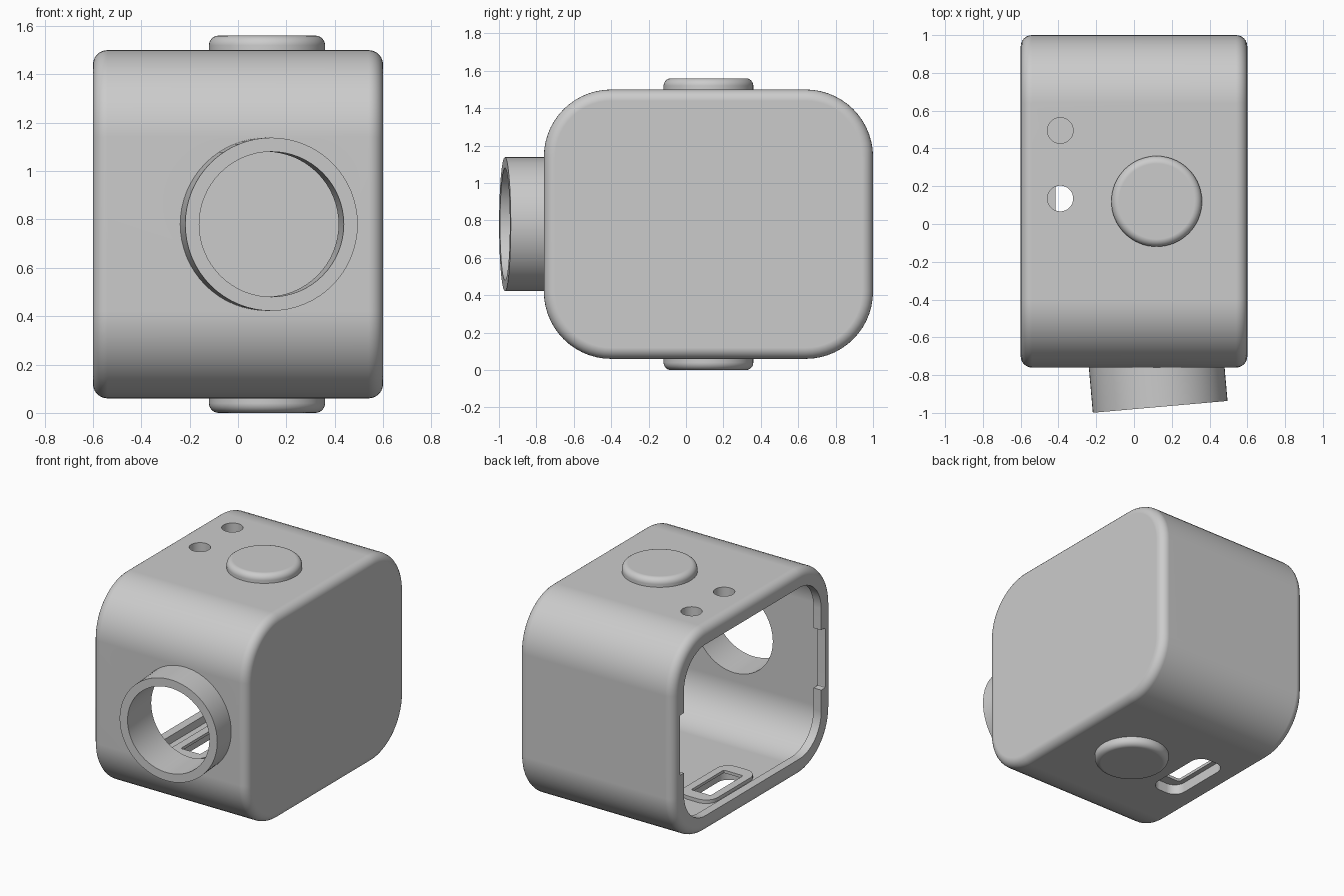
import bpy, bmesh, math
from mathutils import Matrix, Vector

cube = bpy.data.objects.get("Cube")
if cube:
    bpy.data.objects.remove(cube, do_unlink=True)

GREY = 0.6
mat = bpy.data.materials.new("plain_grey")
mat.use_nodes = True
mat.diffuse_color = (GREY, GREY, GREY, 1)
mat.node_tree.nodes["Principled BSDF"].inputs["Base Color"].default_value = (GREY, GREY, GREY, 1)

LENGTH, HEIGHT, CORNER = 1.76, 1.44, 0.36
MID_Z = 0.78
BODY_Y = 0.12       # middle of the case, front to back
WALL = 0.065
RIM = 0.12          # wider lip around the open side


def prism(name, width, height, radius, depth, matrix, steps=12, fillets=(0, 0)):
    """Rounded rectangle in local xy, extruded along local z, with filleted end rims."""
    bm = bmesh.new()
    ring = []
    for i, (sx, sy) in enumerate([(1, 1), (-1, 1), (-1, -1), (1, -1)]):
        for k in range(steps + 1):
            a = math.pi / 2 * (i + k / steps)
            ring.append(bm.verts.new((sx * (width / 2 - radius) + radius * math.cos(a),
                                      sy * (height / 2 - radius) + radius * math.sin(a), 0)))
    bmesh.ops.remove_doubles(bm, verts=ring, dist=1e-5)
    bm.faces.new(bm.verts)
    out = bmesh.ops.extrude_face_region(bm, geom=bm.faces[:])
    bmesh.ops.translate(bm, vec=(0, 0, depth),
                        verts=[v for v in out["geom"] if isinstance(v, bmesh.types.BMVert)])
    bmesh.ops.recalc_face_normals(bm, faces=bm.faces[:])
    for level, fillet in zip((0, depth), fillets):
        if fillet:
            rim = [e for e in bm.edges if all(abs(v.co.z - level) < 1e-5 for v in e.verts)]
            bmesh.ops.bevel(bm, geom=rim, offset=fillet, segments=6, profile=0.5,
                            affect='EDGES')
    bm.transform(matrix)
    mesh = bpy.data.meshes.new(name)
    bm.to_mesh(mesh)
    bm.free()
    mesh.materials.append(mat)
    obj = bpy.data.objects.new(name, mesh)
    bpy.context.collection.objects.link(obj)
    return obj


def disc(name, radius, depth, matrix, fillets=(0, 0)):
    return prism(name, 2 * radius, 2 * radius, radius, depth, matrix, 16, fillets)


def combine(target, tool, operation):
    mod = target.modifiers.new(operation, 'BOOLEAN')
    mod.operation, mod.solver, mod.object = operation, 'EXACT', tool
    bpy.context.view_layer.objects.active = target
    bpy.ops.object.modifier_apply(modifier=mod.name)
    bpy.data.objects.remove(tool, do_unlink=True)


def at(x, y, z):
    return Matrix.Translation((x, y, z))


def along_x(x):
    """Local x, y, z become world y, z, x."""
    return at(x, BODY_Y, MID_Z) @ Matrix(((0, 0, 1, 0), (1, 0, 0, 0), (0, 1, 0, 0), (0, 0, 0, 1)))


def inset(name, margin, start, end):
    """Cutter that follows the case outline at a distance."""
    return prism(name, LENGTH - 2 * margin, HEIGHT - 2 * margin, CORNER - margin,
                 end - start, along_x(start), 14)


# Rounded case body
case = prism("case", LENGTH, HEIGHT, CORNER, 1.2, along_x(-0.6), 14, (0.06, 0.06))

# Lens tube, slightly turned, joined before the case is hollowed
tilt = math.radians(5)
outward = Vector((math.sin(tilt), -math.cos(tilt), 0))
wall_point = Vector((0.116, -0.71, MID_Z))
axis = outward.to_track_quat('Z', 'Y').to_matrix().to_4x4()
combine(case, disc("lens_tube", 0.358, 0.259, at(*wall_point) @ axis), 'UNION')

# Cavity, opening on the -x side inside a lip, and the catch notch in the lip
combine(case, inset("cavity", WALL, -0.54, 0.6 - WALL), 'DIFFERENCE')
combine(case, inset("opening", RIM, -0.7, -0.4), 'DIFFERENCE')
combine(case, prism("catch_notch", LENGTH - 0.15, 0.42, 0.01, 0.2, along_x(-0.7), 2),
        'DIFFERENCE')

# Bore of the lens tube
combine(case, disc("lens_bore", 0.30, 0.6, at(*(wall_point - outward * 0.2)) @ axis),
        'DIFFERENCE')

# Two small holes in the top
for y in (0.135, 0.495):
    combine(case, disc("top_hole", 0.068, 0.3, at(-0.39, y, 1.3)), 'DIFFERENCE')

# Floor slot: raised pad inside, recess below, slot through both
slot_x, slot_y = -0.34, 0.14
combine(case, prism("slot_pad", 0.26, 0.54, 0.09, 0.05, at(slot_x, slot_y, 0.10), 8), 'UNION')
combine(case, prism("slot_recess", 0.22, 0.50, 0.08, 0.13, at(slot_x, slot_y, 0), 8), 'DIFFERENCE')
combine(case, prism("slot", 0.15, 0.36, 0.01, 0.3, at(slot_x, slot_y, 0), 2), 'DIFFERENCE')

# Round buttons, top and bottom
top_button = disc("top_button", 0.24, 0.08, at(0.12, BODY_Y, 1.48), (0, 0.04))
bottom_button = disc("bottom_button", 0.24, 0.08, at(0.12, BODY_Y, 0), (0.04, 0))

# Smooth shading with crisp edges
for obj in (case, top_button, bottom_button):
    bpy.ops.object.select_all(action='DESELECT')
    obj.select_set(True)
    bpy.context.view_layer.objects.active = obj
    bpy.ops.object.shade_smooth_by_angle(angle=math.radians(30))
    weighted = obj.modifiers.new("weighted_normals", 'WEIGHTED_NORMAL')
    weighted.keep_sharp = True
